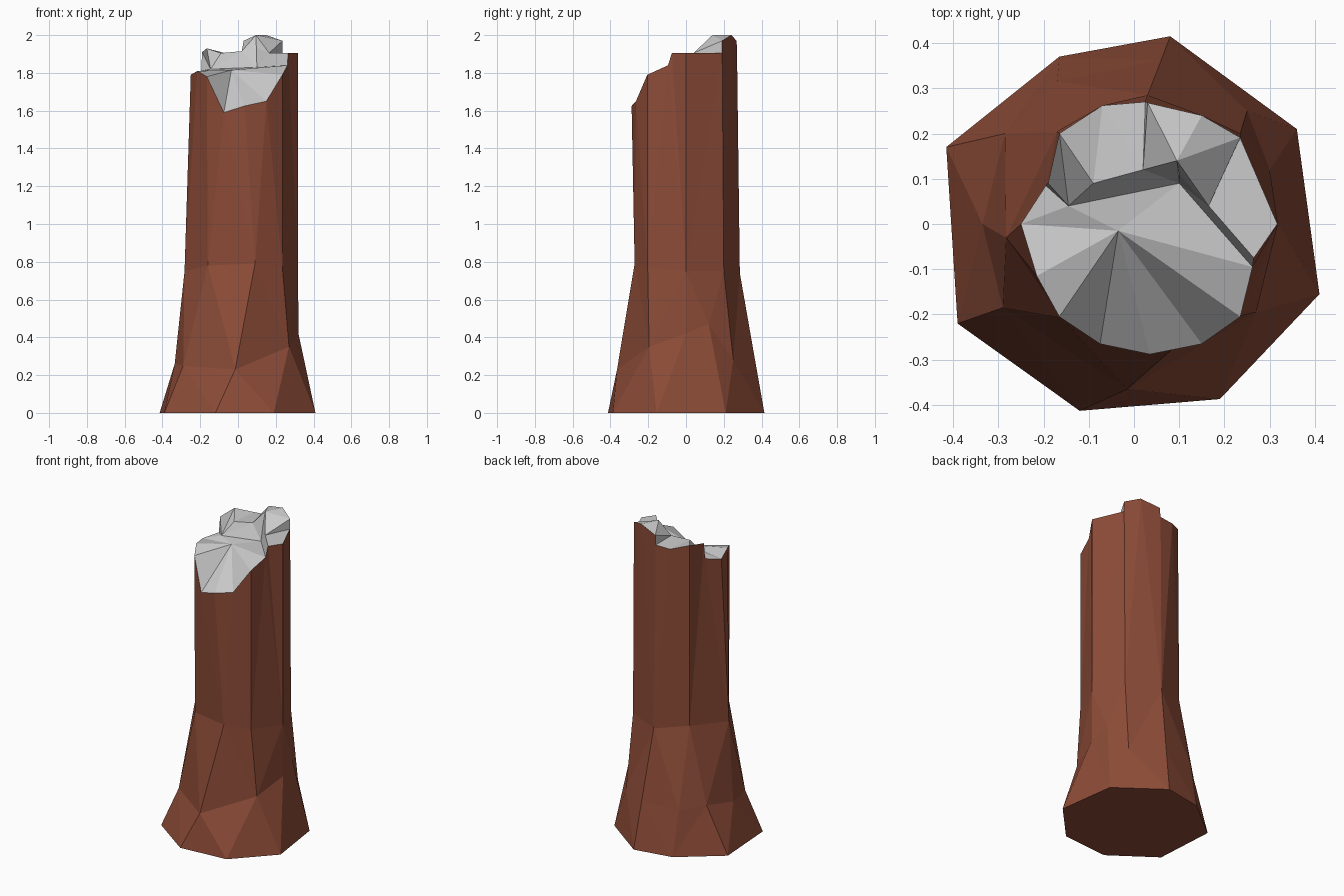
import bpy, math

if "Cube" in bpy.data.objects:
    bpy.data.objects.remove(bpy.data.objects["Cube"])

def make(name, verts, faces, color=None):
    me = bpy.data.meshes.new(name)
    me.from_pydata(verts, [], faces)
    me.update()
    ob = bpy.data.objects.new(name, me)
    bpy.context.collection.objects.link(ob)
    if color:
        mat = bpy.data.materials.new(name + "_material")
        mat.diffuse_color = color
        mat.use_nodes = True
        mat.node_tree.nodes["Principled BSDF"].inputs["Base Color"].default_value = mat.diffuse_color
        me.materials.append(mat)
    return ob

def angles(ring):
    """Increasing angles round the trunk, closed with the first point again."""
    out = []
    for p in ring:
        a = math.atan2(p[1], p[0])
        while out and a < out[-1] - 0.01:
            a += 2 * math.pi
        out.append(a)
    return out + [out[0] + 2 * math.pi]

def stitch(low, high, lo, ho):
    """Triangles joining two rings with different point counts."""
    a, b, n, m = angles(low), angles(high), len(low), len(high)
    i = j = 0
    tris = []
    while i < n or j < m:
        step_low = j == m or (i < n and abs(a[i + 1] - b[j]) <= abs(b[j + 1] - a[i]))
        if step_low:
            tris.append((lo + i, lo + (i + 1) % n, ho + j % m))
            i += 1
        else:
            tris.append((lo + i % n, ho + (j + 1) % m, ho + j))
            j += 1
    return tris

# Trunk cross-sections: flared foot, root swell, waist
foot = [(.41, -.155, 0), (.36, .21, 0), (.08, .415, 0), (-.165, .37, 0),
        (-.415, .17, 0), (-.39, -.22, 0), (-.12, -.413, 0), (.19, -.387, 0)]
swell = [(.32, 0, .42), (.30, .12, .47), (.25, .25, .28), (.06, .362, .30),
         (-.17, .315, .28), (-.285, .2, .30), (-.335, 0, .26),
         (-.29, -.185, .25), (-.015, -.365, .23), (.27, -.195, .35)]
waist = [(.318, 0, .75), (.235, .2, .75), (.03, .285, .74), (-.17, .205, .78),
         (-.283, -.03, .75), (-.16, -.207, .78), (.09, -.272, .79), (.235, -.203, .77)]

# Jagged broken rim
rim = [(.317, 0, 1.905), (.235, .19, 1.905), (.235, .191, 1.97), (.15, .24, 2.0),
       (.03, .268, 1.97), (.025, .27, 1.91), (-.07, .262, 1.905), (-.165, .2, 1.93),
       (-.19, .09, 1.91), (-.195, .085, 1.81), (-.25, 0, 1.79), (-.215, -.115, 1.81),
       (-.165, -.205, 1.78), (-.075, -.265, 1.59), (.035, -.288, 1.625),
       (.15, -.265, 1.65), (.235, -.205, 1.79), (.262, -.095, 1.84), (.265, -.075, 1.905)]

# Bark
verts, faces = list(foot), [tuple(reversed(range(len(foot))))]
start, prev = 0, foot
for ring in (swell, waist, rim):
    faces += stitch(prev, ring, start, len(verts))
    start, prev = len(verts), ring
    verts += ring
make("trunk_bark", verts, faces, (.266, .072, .039, 1))

# Splintered wood inside the rim: inner points a..h
inner = [(-.035, -.015, 1.815), (-.145, .04, 1.82), (.1, .09, 1.83), (-.09, .09, 1.905),
         (.095, .14, 2.0), (.165, .04, 1.905), (.1, .11, 1.93), (.02, .12, 1.915)]
a, b, c, d, e, f, g, h = range(len(rim), len(rim) + 8)
wood = [(a, k, k + 1) for k in range(10, 17)]                                # front slope
wood += [(a, 17, c), (a, c, b), (a, b, 10), (b, 9, 10)]                      # ledge
wood += [(b, 8, 9), (b, 7, 8), (b, d, 7), (b, h, d), (b, c, h), (c, e, h),   # step walls
         (c, g, e), (c, f, g), (c, 17, f), (17, 18, f)]
wood += [(d, 6, 7), (d, h, 6), (h, 5, 6), (f, 0, 1), (f, 18, 0)]             # upper plateaus
wood += [(h, 4, 5), (h, e, 4), (e, 3, 4), (e, 2, 3), (e, f, 2), (e, g, f), (f, 1, 2)]  # peak
make("broken_top_wood", rim + inner, wood)
